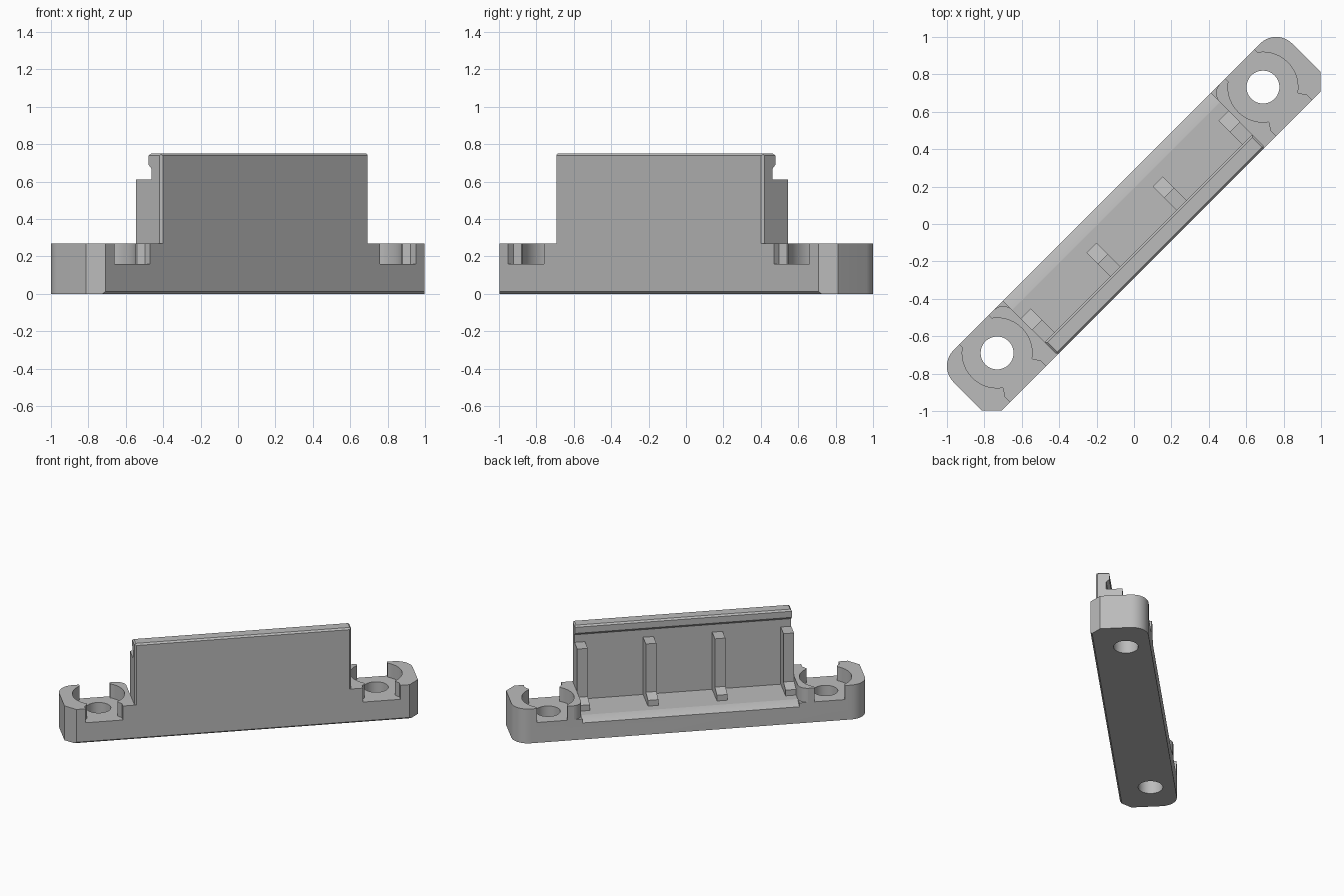
import bpy
import bmesh
from math import sin, cos, pi, radians
from mathutils import Matrix, Vector

if "Cube" in bpy.data.objects:
    bpy.data.objects.remove(bpy.data.objects["Cube"], do_unlink=True)

grey = bpy.data.materials.new("plain grey")
grey.use_nodes = True
grey.diffuse_color = (0.5, 0.5, 0.5, 1)
grey.node_tree.nodes["Principled BSDF"].inputs["Base Color"].default_value = (0.5, 0.5, 0.5, 1)

HALF_LEN, HALF_WID = 1.28, 0.205
EAR_TOP, FLOOR, PLATE_END = 0.27, 0.16, 0.785
HOLE_X, HOLE_Y = 1.005, 0.03
turn = Matrix.Rotation(radians(45), 4, "Z")   # the bar lies diagonally


def extrude(name, points, vec):
    """Solid made by sweeping a flat outline along vec."""
    bm = bmesh.new()
    face = bm.faces.new([bm.verts.new(p) for p in points])
    out = bmesh.ops.extrude_face_region(bm, geom=[face])
    moved = [v for v in out["geom"] if isinstance(v, bmesh.types.BMVert)]
    bmesh.ops.translate(bm, vec=Vector(vec), verts=moved)
    bmesh.ops.recalc_face_normals(bm, faces=bm.faces)
    mesh = bpy.data.meshes.new(name)
    bm.to_mesh(mesh)
    bm.free()
    mesh.materials.append(grey)
    obj = bpy.data.objects.new(name, mesh)
    bpy.context.collection.objects.link(obj)
    obj.matrix_world = turn
    return obj


def plan(name, pts, z0, z1):
    return extrude(name, [(x, y, z0) for x, y in pts], (0, 0, z1 - z0))


def side(name, pts, x0, x1):
    return extrude(name, [(x0, y, z) for y, z in pts], (x1 - x0, 0, 0))


def arc(cx, cy, r, a0, a1, n):
    return [(cx + r * cos(radians(a0 + (a1 - a0) * i / n)),
             cy + r * sin(radians(a0 + (a1 - a0) * i / n))) for i in range(n + 1)]


def mirrored(half):
    """Close a right-hand outline with its left-hand mirror image."""
    return half + [(-x, y) for x, y in reversed(half)]


def activate(obj):
    bpy.ops.object.select_all(action="DESELECT")
    obj.select_set(True)
    bpy.context.view_layer.objects.active = obj


def cut(target, cutter):
    cutter.hide_render = True
    activate(target)
    mod = target.modifiers.new("cut", "BOOLEAN")
    mod.operation = "DIFFERENCE"
    mod.solver = "EXACT"
    mod.object = cutter
    bpy.ops.object.modifier_apply(modifier=mod.name)
    bpy.data.objects.remove(cutter, do_unlink=True)


# Base bar: chamfered front corners, rounded back corners
r = 0.12
outline = mirrored([(HALF_LEN - 0.073, -HALF_WID), (HALF_LEN, -HALF_WID + 0.075)]
                   + arc(HALF_LEN - r, HALF_WID - r, r, 0, 90, 10))
base = plan("mounting_base", outline, 0, EAR_TOP)

# Central trough between the two ears, flaring around their rounded back corners
corner = arc(PLATE_END + 0.07, HALF_WID - 0.07, 0.07, 180, 95, 8)
cut(base, plan("trough_cutter",
               mirrored([(PLATE_END, -0.4)] + corner + [(PLATE_END + 0.07, 0.4)]),
               FLOOR, 0.5))

# Sloping back edge of the trough floor
cut(base, side("slope_cutter", [(0.137, FLOOR), (HALF_WID, 0.13), (0.3, 0.09),
                                (0.3, FLOOR + 0.01), (0.137, FLOOR + 0.01)],
               -PLATE_END, PLATE_END))

# Thin chamfer under the front edge
cut(base, side("edge_cutter", [(-0.22, -0.015), (-0.18, -0.013), (-0.22, 0.027)], -2, 2))

# Ear pockets: counterbore, through slot and screw hole
slot = [(0.135, -0.4), (0.135, -0.165), (0.11, -0.13), (0.11, 0.4)]
for s in (-1, 1):
    hx = s * HOLE_X
    cut(base, plan("counterbore_cutter", arc(hx, HOLE_Y, 0.187, 0, 352.5, 47), FLOOR, 0.5))
    cut(base, plan("slot_cutter", [(hx + x, y) for x, y in mirrored(slot)], FLOOR, 0.5))
    cut(base, plan("hole_cutter", arc(hx, HOLE_Y, 0.088, 0, 352.5, 47), -0.1, 0.5))

# Upright plate with a thicker lip along the top
plate = side("upright_plate",
             [(-0.205, FLOOR), (-0.13, FLOOR), (-0.13, 0.67), (-0.108, 0.69),
              (-0.108, 0.738), (-0.12, 0.75), (-0.193, 0.75), (-0.205, 0.738)],
             -PLATE_END, PLATE_END)

# Trim the top corners and the front upright edges of the plate
for s in (-1, 1):
    e = s * PLATE_END
    corner = [(e - s * 0.02, 0.76), (e + s * 0.02, 0.76), (e + s * 0.02, 0.72)]
    cut(plate, extrude("corner_cutter", [(x, -0.4, z) for x, z in corner], (0, 0.6, 0)))
    edge = [(e - s * 0.022, -0.215), (e + s * 0.01, -0.215), (e + s * 0.01, -0.183)]
    cut(plate, plan("edge_cutter", edge, EAR_TOP, 0.9))

# Ribs stiffening the back of the plate, each with a low foot
rib_profile = [(-0.13, FLOOR), (0.07, FLOOR), (0.07, 0.205), (-0.015, 0.23),
               (-0.015, 0.61), (-0.13, 0.61)]
for i, x in enumerate((-0.747, -0.25, 0.25, 0.747)):
    side("rib_%d" % (i + 1), rib_profile, x - 0.038, x + 0.038)

# Smooth the round walls, keep the edges crisp
activate(base)
bpy.ops.object.shade_smooth_by_angle(angle=radians(25))
